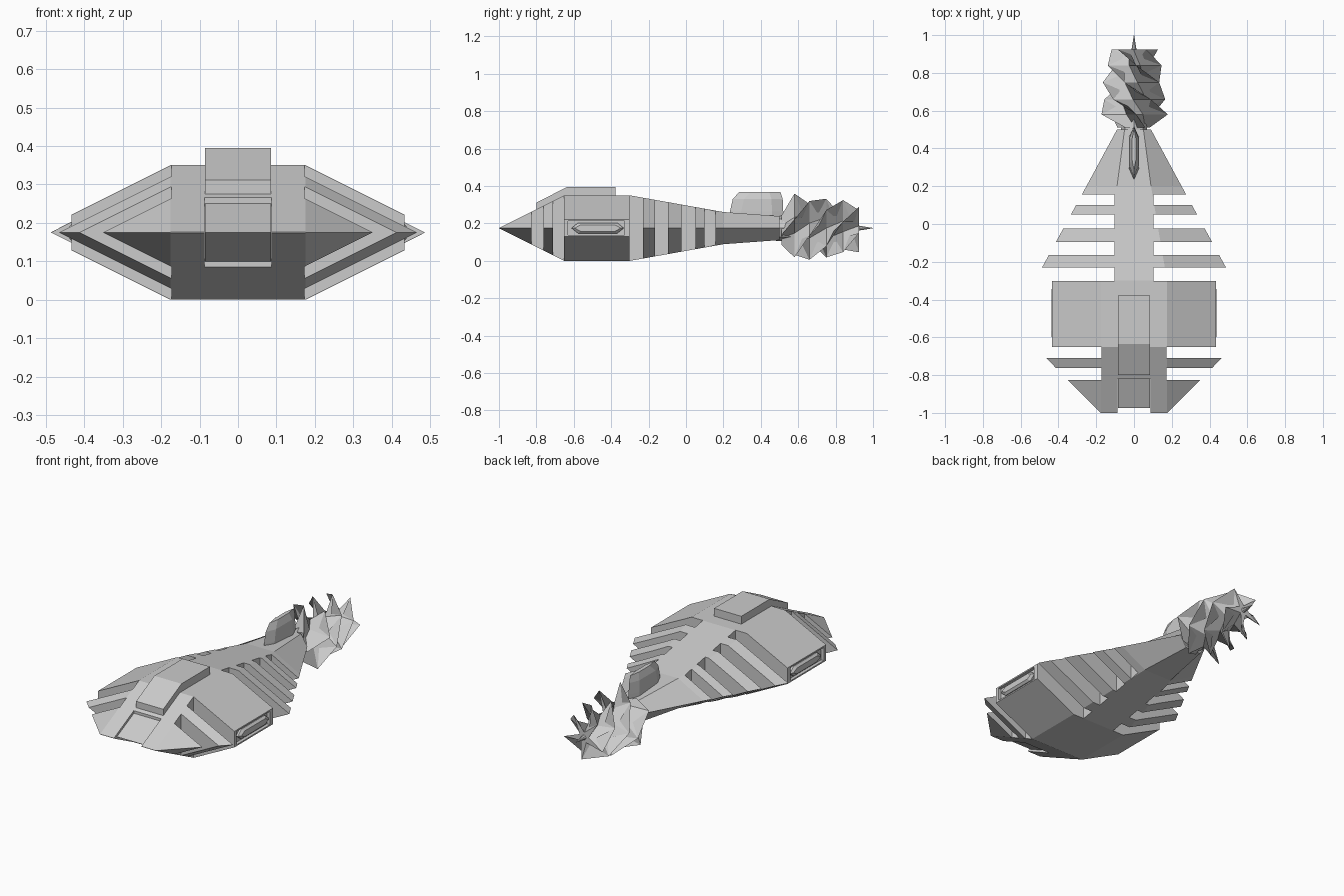
import bpy, bmesh
from math import sin, cos, pi, radians

if "Cube" in bpy.data.objects:
    bpy.data.objects.remove(bpy.data.objects["Cube"])

ZC = 0.175  # height of the hull's centre line


def finish(name, bm):
    bmesh.ops.recalc_face_normals(bm, faces=bm.faces)
    me = bpy.data.meshes.new(name)
    bm.to_mesh(me)
    bm.free()
    ob = bpy.data.objects.new(name, me)
    bpy.context.collection.objects.link(ob)
    return ob


def loft(name, rings):
    """Skin a list of rings with equal point counts and cap both ends."""
    bm = bmesh.new()
    rows = [[bm.verts.new(p) for p in r] for r in rings]
    n = len(rows[0])
    for a, b in zip(rows, rows[1:]):
        for i in range(n):
            j = (i + 1) % n
            bm.faces.new((a[i], a[j], b[j], b[i]))
    bm.faces.new(rows[0])
    bm.faces.new(rows[-1])
    return finish(name, bm)


def box_rings(x0, x1, y0, y1, z0, z1):
    return [[(x, y0, z0), (x, y1, z0), (x, y1, z1), (x, y0, z1)] for x in (x0, x1)]


def side_profile(name, pts, w):
    return loft(name, [[(x, y, z) for y, z in pts] for x in (-w, w)])


def cut(target, *dims):
    cutter = loft("cutter", box_rings(*dims))
    cutter.hide_render = True
    mod = target.modifiers.new("cut", 'BOOLEAN')
    mod.operation = 'DIFFERENCE'
    mod.solver = 'EXACT'
    mod.object = cutter
    bpy.context.view_layer.objects.active = target
    bpy.ops.object.modifier_apply(modifier=mod.name)
    bpy.data.objects.remove(cutter)


# Hexagonal hull: y, half width, top half width, half height
stations = [(-1.0, 0.176, 0.175, 0.001), (-0.65, 0.525, 0.175, 0.175),
            (-0.3, 0.525, 0.175, 0.175), (0.2, 0.252, 0.09, 0.086),
            (0.5, 0.09, 0.05, 0.064)]
hull = loft("hull", [[(-w, y, ZC), (-t, y, ZC + h), (t, y, ZC + h),
                      (w, y, ZC), (t, y, ZC - h), (-t, y, ZC - h)]
                     for y, w, t, h in stations])

# Rib slots through both flanks: inner x, start y, end y
slots = [(0.173, -0.825, -0.763), (0.173, -0.71, -0.651), (0.104, -0.301, -0.23),
         (0.104, -0.165, -0.095), (0.104, -0.025, 0.05), (0.104, 0.1, 0.157)]
for s in (-1, 1):
    for xi, y0, y1 in slots:
        a, b = sorted((s * xi, s * 0.7))
        cut(hull, a, b, y0, y1, -0.1, 0.5)
    # Trimmed flank and shallow bay in the middle
    a, b = sorted((s * 0.433, s * 0.7))
    cut(hull, a, b, -0.67, -0.28, -0.1, 0.5)
    a, b = sorted((s * 0.415, s * 0.7))
    cut(hull, a, b, -0.63, -0.33, 0.137, 0.213)

# Nose recess with a set-back hatch
cut(hull, -0.087, 0.087, -1.1, -0.82, -0.1, 0.5)
side_profile("nose_hatch", [(-0.975, ZC), (-0.815, ZC + 0.078), (-0.815, ZC - 0.078)], 0.086)

# Raised cabin on top
side_profile("cabin", [(-0.8, 0.25), (-0.8, 0.312), (-0.635, 0.395),
                       (-0.378, 0.395), (-0.378, 0.33), (-0.63, 0.33)], 0.086)

# Side pods: bevelled elongated hexagons
def pod_ring(x, k):
    pts = [(-0.14, 0), (-0.105, 0.028), (0.105, 0.028), (0.14, 0), (0.105, -0.028), (-0.105, -0.028)]
    return [(x, -0.472 + y * (1 - (1 - k) * 0.3), ZC + z * k) for y, z in pts]


for s, side in ((-1, "left"), (1, "right")):
    loft("pod_" + side, [pod_ring(s * 0.40, 1), pod_ring(s * 0.426, 1), pod_ring(s * 0.438, 0.6)])


# Tail fin: z, front y, back y, half thickness
def fin_ring(z, y0, y1, w):
    return [(0, y0, z), (w, y0 + 0.06, z), (w, y1 - 0.06, z),
            (0, y1, z), (-w, y1 - 0.06, z), (-w, y0 + 0.06, z)]


loft("tail_fin", [fin_ring(0.22, 0.23, 0.52, 0.026), fin_ring(0.265, 0.235, 0.52, 0.026),
                  fin_ring(0.33, 0.25, 0.517, 0.024), fin_ring(0.369, 0.285, 0.505, 0.011)])


# Tail shaft running to a point
def circle(y, r, n=8):
    return [(r * cos(2 * pi * i / n), y, ZC + r * sin(2 * pi * i / n)) for i in range(n)]


loft("tail_shaft", [circle(0.48, 0.07), circle(0.56, 0.065), circle(0.88, 0.035),
                    circle(0.93, 0.012), circle(1.0, 0.001)])


# Twisted five-pointed screw around the shaft: y, tip radius, root radius
def star(y, ro, ri, n=5):
    turn = radians(70 + 550 * (y - 0.55))
    return [((ro, ri)[i % 2] * cos(turn + pi * i / n), y,
             ZC + (ro, ri)[i % 2] * sin(turn + pi * i / n)) for i in range(2 * n)]


loft("tail_screw", [star(0.51, 0.09, 0.06), star(0.58, 0.185, 0.075), star(0.66, 0.17, 0.07),
                    star(0.75, 0.165, 0.06), star(0.84, 0.15, 0.05), star(0.925, 0.13, 0.03)])
